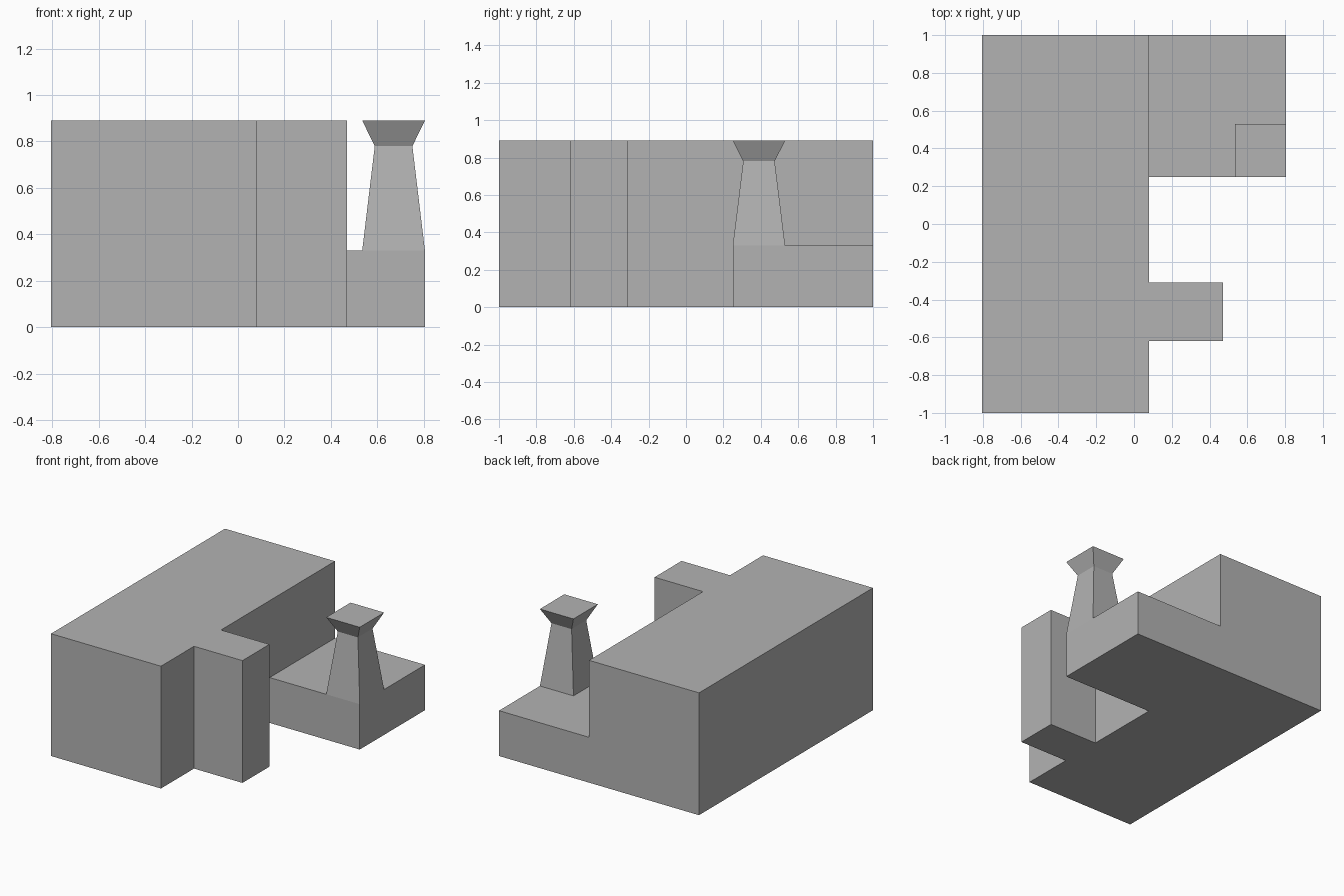
import bpy, bmesh
from mathutils import Vector

if "Cube" in bpy.data.objects:
    bpy.data.objects.remove(bpy.data.objects["Cube"])

stone = bpy.data.materials.new("plain grey")
stone.diffuse_color = (0.45, 0.45, 0.45, 1)
stone.use_nodes = True
stone.node_tree.nodes["Principled BSDF"].inputs["Base Color"].default_value = stone.diffuse_color

ROOF, WING = 0.89, 0.33


def raise_face(bm, face, height, scale=1.0):
    """Extrude one face straight up to a height, scaled about its centre."""
    c = face.calc_center_median()
    top = bmesh.ops.extrude_discrete_faces(bm, faces=[face])["faces"][0]
    for v in top.verts:
        v.co = Vector((c.x + (v.co.x - c.x) * scale,
                       c.y + (v.co.y - c.y) * scale, height))
    return top


def extrude_plan(bm, outlines, height):
    """Raise adjoining plan outlines as one solid; return the top faces."""
    verts = {}
    plan = []
    for outline in outlines:
        for p in outline:
            if p not in verts:
                verts[p] = bm.verts.new((*p, 0))
        plan.append(bm.faces.new([verts[p] for p in outline]))
    ext = bmesh.ops.extrude_face_region(bm, geom=plan, use_keep_orig=True)["geom"]
    for v in ext:
        if isinstance(v, bmesh.types.BMVert):
            v.co.z = height
    return [f for f in ext if isinstance(f, bmesh.types.BMFace)]


def finish(bm, name):
    bmesh.ops.recalc_face_normals(bm, faces=bm.faces[:])
    me = bpy.data.meshes.new(name)
    bm.to_mesh(me)
    bm.free()
    me.materials.append(stone)
    bpy.context.collection.objects.link(bpy.data.objects.new(name, me))


# Tall main block with its side projection
bm = bmesh.new()
extrude_plan(bm, [[(-0.805, -1), (0.08, -1), (0.08, -0.62), (0.47, -0.62),
                   (0.47, -0.31), (0.08, -0.31), (0.08, 1), (-0.805, 1)]], ROOF)
finish(bm, "main_block")

# Low wing, with the tower growing from its front corner
bm = bmesh.new()
corner = [(0.535, 0.25), (0.805, 0.25), (0.805, 0.53), (0.535, 0.53)]
rest = [(0.08, 0.25), (0.535, 0.25), (0.535, 0.53), (0.805, 0.53),
        (0.805, 1), (0.08, 1)]
tops = extrude_plan(bm, [corner, rest], WING)
shaft = min(tops, key=lambda f: f.calc_area())
neck = raise_face(bm, shaft, 0.78, 0.6)     # tapered shaft
raise_face(bm, neck, ROOF, 1 / 0.6)         # flared cap
finish(bm, "low_wing_and_tower")
